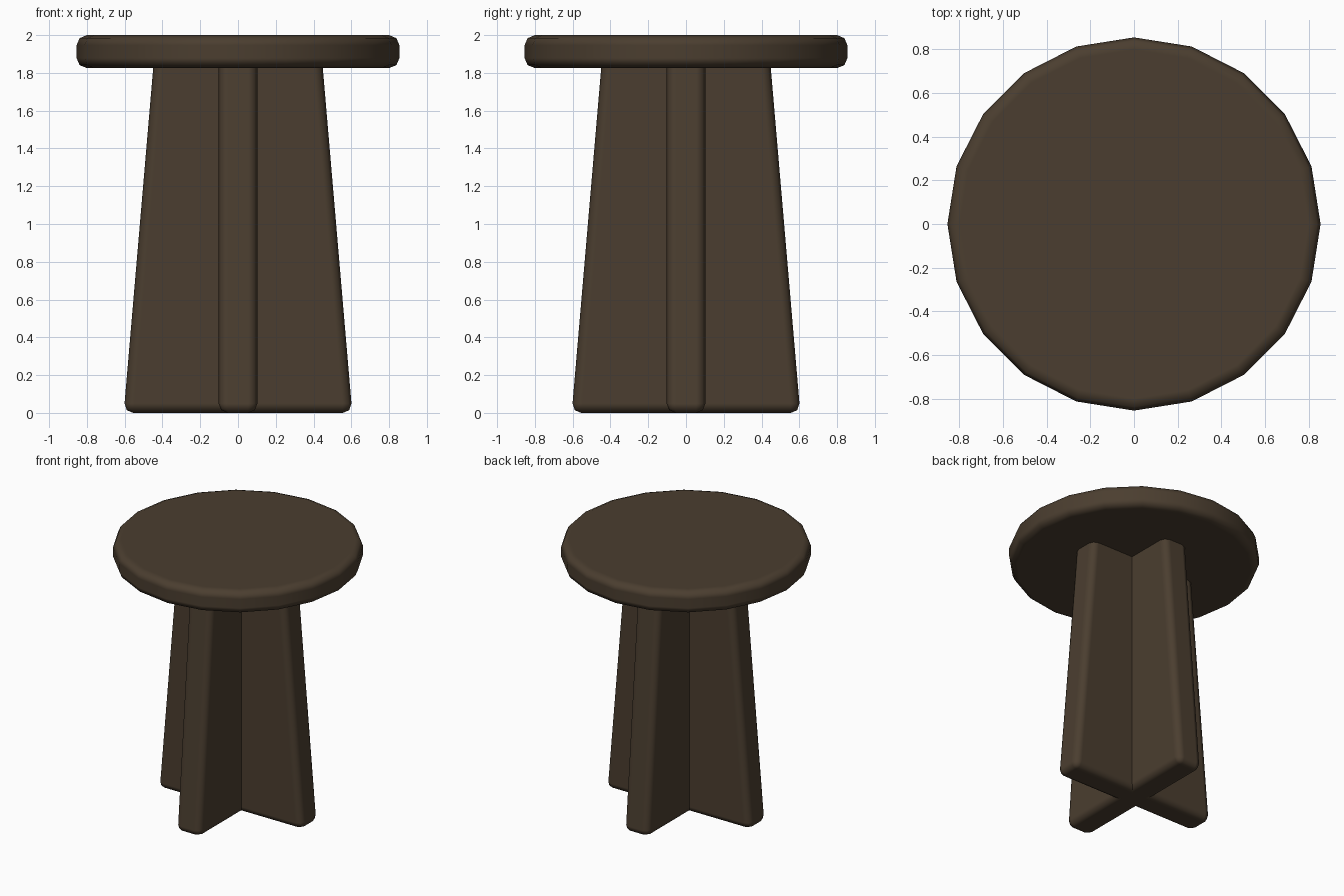
import bpy, bmesh, math

if "Cube" in bpy.data.objects:
    bpy.data.objects.remove(bpy.data.objects["Cube"])

wood = bpy.data.materials.new("dark brown wood")
wood.diffuse_color = (0.070, 0.048, 0.029, 1)
wood.use_nodes = True
wood.node_tree.nodes["Principled BSDF"].inputs["Base Color"].default_value = wood.diffuse_color


def finish(obj, width, limit):
    """Rounded edges, smooth shading and the wood colour."""
    obj.data.materials.append(wood)
    for p in obj.data.polygons:
        p.use_smooth = True
    b = obj.modifiers.new("rounded edges", 'BEVEL')
    b.width = width
    b.segments = 2
    b.limit_method = 'ANGLE'
    b.angle_limit = math.radians(limit)
    b.harden_normals = True


# Seat: 20-sided disc with a rounded rim
bpy.ops.mesh.primitive_cylinder_add(vertices=20, radius=0.855, depth=0.175,
                                    location=(0, 0, 1.9125))
seat = bpy.context.object
seat.name = "seat"
finish(seat, 0.055, 30)


# Legs: two crossed tapered boards, tops hidden inside the seat
def leg_board(name, angle):
    bm = bmesh.new()
    bmesh.ops.create_cube(bm, size=1)
    for v in bm.verts:
        top = v.co.z > 0
        v.co.x = math.copysign(0.44 if top else 0.605, v.co.x)
        v.co.y = math.copysign(0.103, v.co.y)
        v.co.z = 1.93 if top else 0.0
    mesh = bpy.data.meshes.new(name)
    bm.to_mesh(mesh)
    bm.free()
    obj = bpy.data.objects.new(name, mesh)
    obj.rotation_euler.z = angle
    bpy.context.collection.objects.link(obj)
    finish(obj, 0.05, 30)


leg_board("leg_board_wide", 0)
leg_board("leg_board_deep", math.pi / 2)
